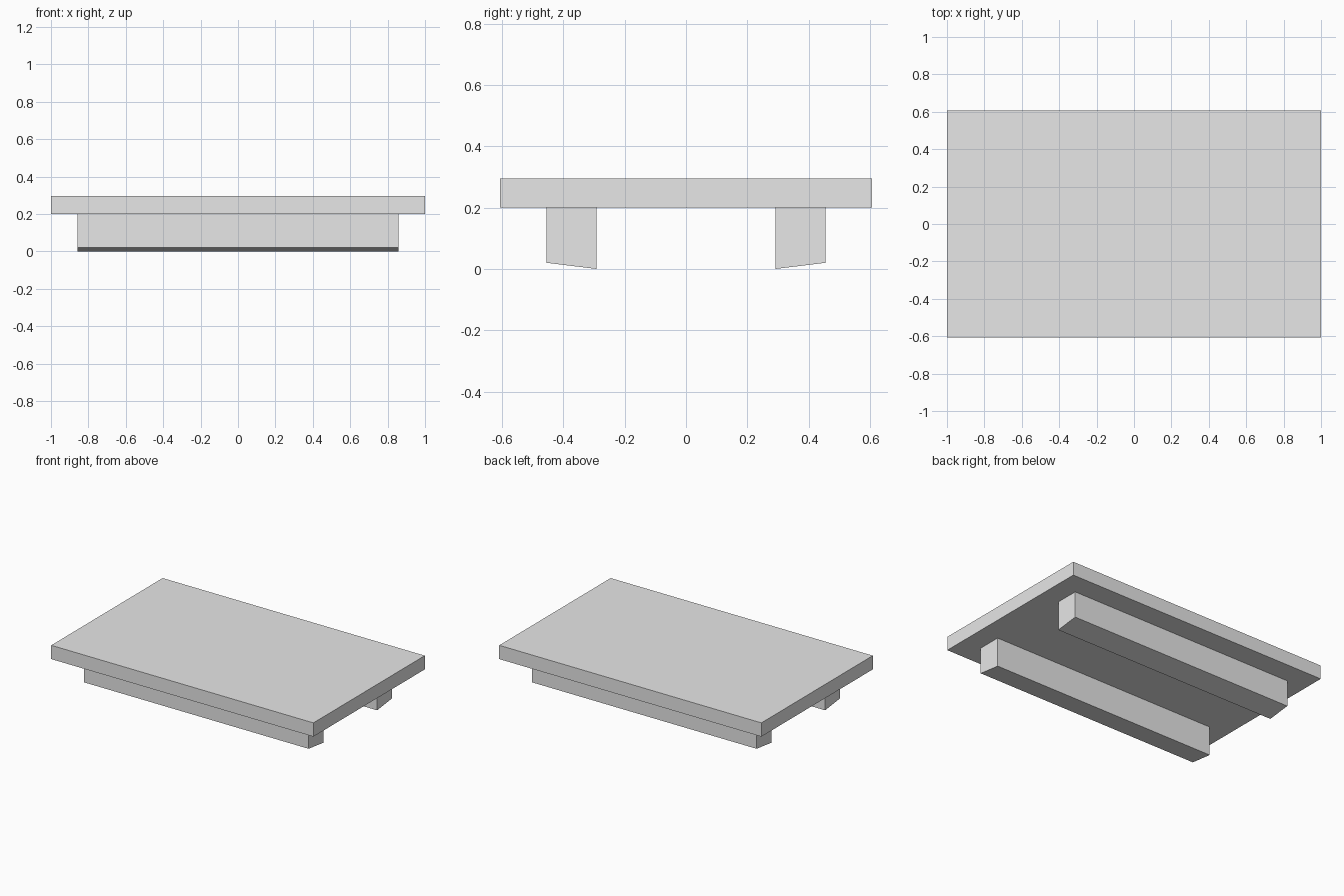
import bpy
import bmesh
from mathutils import Vector

cube = bpy.data.objects.get("Cube")
if cube:
    bpy.data.objects.remove(cube, do_unlink=True)

GREY = (0.8, 0.8, 0.8, 1.0)
mat = bpy.data.materials.new("light grey")
mat.use_nodes = True
mat.diffuse_color = GREY
mat.node_tree.nodes["Principled BSDF"].inputs["Base Color"].default_value = GREY


def extrude_profile(name, profile, half_length):
    """Extrude a closed (y, z) profile along x, centred on x = 0."""
    bm = bmesh.new()
    face = bm.faces.new([bm.verts.new((-half_length, y, z)) for y, z in profile])
    result = bmesh.ops.extrude_face_region(bm, geom=[face])
    moved = [g for g in result["geom"] if isinstance(g, bmesh.types.BMVert)]
    bmesh.ops.translate(bm, verts=moved, vec=Vector((2 * half_length, 0, 0)))
    bmesh.ops.recalc_face_normals(bm, faces=bm.faces)
    mesh = bpy.data.meshes.new(name)
    bm.to_mesh(mesh)
    bm.free()
    mesh.materials.append(mat)
    obj = bpy.data.objects.new(name, mesh)
    bpy.context.collection.objects.link(obj)
    return obj


# Flat slab on top
DEPTH, UNDERSIDE, TOP = 0.607, 0.2, 0.295
extrude_profile("top_slab", [(-DEPTH, UNDERSIDE), (DEPTH, UNDERSIDE),
                             (DEPTH, TOP), (-DEPTH, TOP)], 1.0)

# Two long runners, their bottoms sloping down towards the middle
INNER, OUTER, OUTER_BOTTOM = 0.292, 0.455, 0.02
for name, side in (("front_runner", -1), ("back_runner", 1)):
    extrude_profile(name, [(side * INNER, 0), (side * OUTER, OUTER_BOTTOM),
                           (side * OUTER, UNDERSIDE), (side * INNER, UNDERSIDE)], 0.857)
